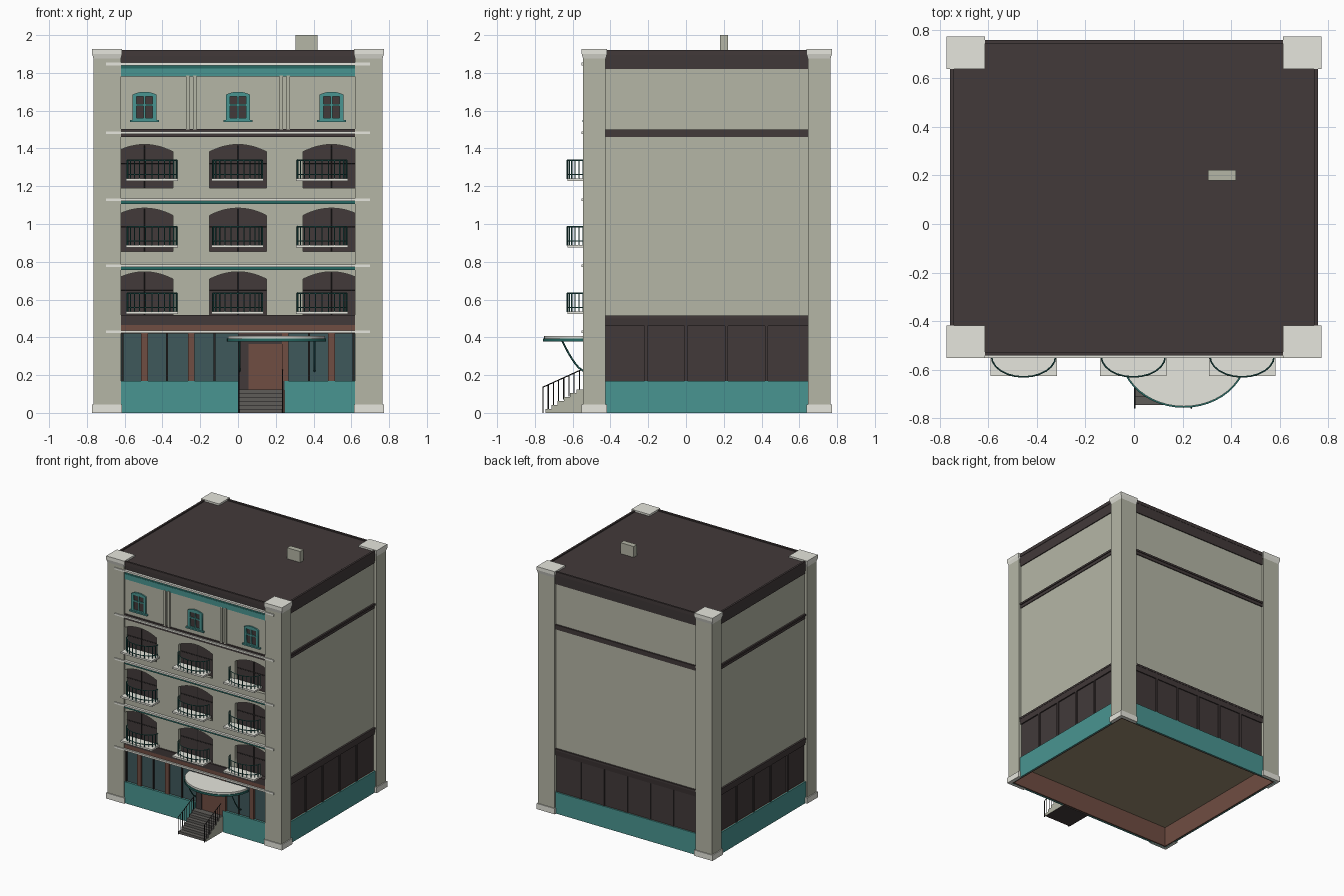
import bpy, bmesh, math
from mathutils import Vector

if "Cube" in bpy.data.objects:
    bpy.data.objects.remove(bpy.data.objects["Cube"])


def lin(c):
    c /= 255
    return c / 12.92 if c < 0.04045 else ((c + 0.055) / 1.055) ** 2.4


def material(name, r, g, b):
    m = bpy.data.materials.new(name)
    m.diffuse_color = (lin(r), lin(g), lin(b), 1)
    m.use_nodes = True
    m.node_tree.nodes["Principled BSDF"].inputs["Base Color"].default_value = m.diffuse_color
    return m


WALL = material("wall_grey", 181, 182, 166)
STONE = material("pale_stone", 230, 230, 221)
DARK = material("dark_slate", 66, 58, 58)
TEAL = material("teal", 73, 149, 145)
RAIL = material("deep_teal", 38, 104, 98)
GLASS = material("shop_glass", 62, 88, 91)
BROWN = material("red_brown", 112, 77, 66)
FLOOR = material("olive_floor", 155, 140, 113)
BLACK = material("black_iron", 40, 38, 38)
STEP = material("step_grey", 95, 92, 89)


def add(name, mesh, mat):
    ob = bpy.data.objects.new(name, mesh)
    bpy.context.collection.objects.link(ob)
    mesh.materials.append(mat)
    return ob


def box(name, x0, x1, y0, y1, z0, z1, mat, flare=0):
    """Box; flare widens its top."""
    bm = bmesh.new()
    bmesh.ops.create_cube(bm, size=1)
    for v in bm.verts:
        top = v.co.z > 0
        f = flare if top else 0
        v.co = Vector((x1 + f if v.co.x > 0 else x0 - f,
                       y1 + f if v.co.y > 0 else y0 - f, z1 if top else z0))
    me = bpy.data.meshes.new(name)
    bm.to_mesh(me)
    bm.free()
    return add(name, me, mat)


def from_curve(name, cu, mat, rot=(0, 0, 0), loc=(0, 0, 0)):
    tmp = bpy.data.objects.new(name + "_curve", cu)
    bpy.context.collection.objects.link(tmp)
    dg = bpy.context.evaluated_depsgraph_get()
    me = bpy.data.meshes.new_from_object(tmp.evaluated_get(dg))
    bpy.data.objects.remove(tmp)
    me.materials.clear()
    ob = add(name, me, mat)
    ob.rotation_euler, ob.location = rot, loc
    return ob


def splines(cu, paths, cyclic):
    for p in paths:
        s = cu.splines.new('POLY')
        s.points.add(len(p) - 1)
        for pt, c in zip(s.points, p):
            pt.co = (*c, 1) if len(c) == 3 else (*c, 0, 1)
        s.use_cyclic_u = cyclic


def panel(name, loops, a, b, mat, upright=True):
    """Filled outline with holes, from depth a to b (along y, or z if flat)."""
    cu = bpy.data.curves.new(name, 'CURVE')
    cu.dimensions, cu.fill_mode, cu.extrude = '2D', 'BOTH', abs(b - a) / 2
    splines(cu, loops, True)
    m = (a + b) / 2
    return from_curve(name, cu, mat, (math.pi / 2 if upright else 0, 0, 0),
                      (0, m, 0) if upright else (0, 0, m))


def tubes(name, paths, r, mat):
    cu = bpy.data.curves.new(name, 'CURVE')
    cu.dimensions, cu.bevel_depth, cu.bevel_resolution = '3D', r, 0
    cu.use_fill_caps = True
    splines(cu, paths, False)
    return from_curve(name, cu, mat)


def rect(x0, x1, z0, z1):
    return [(x0, z0), (x1, z0), (x1, z1), (x0, z1)]


def arch(x0, x1, z0, zs, z1):
    c, h = (x0 + x1) / 2, (x1 - x0) / 2
    top = [(c + h * u / 6, zs + (z1 - zs) * (1 - (u / 6) ** 2)) for u in range(6, -7, -1)]
    return [(x0, z0), (x1, z0)] + top


# corner pillars: hollow foot, shaft, flared base and capital
for sx in (-1, 1):
    for y0, y1, out in ((-0.545, -0.425, -1), (0.645, 0.765, 1)):
        def post(name, g, z0, z1, mat, flare=0, hollow=False):
            xa, xb, ya, yb = 0.62 - g, 0.765 + g, y0 - g, y1 + g
            xr = lambda p, q: (min(sx * p, sx * q), max(sx * p, sx * q))
            if not hollow:
                box(name, *xr(xa, xb), ya, yb, z0, z1, mat, flare)
            else:
                box(name + "_side", *xr(0.745, xb), ya, yb, z0, z1, mat)
                yy = (ya, -0.526) if out < 0 else (0.746, yb)
                box(name + "_face", *xr(xa, xb), *yy, z0, z1, mat)
        post("pillar_foot", 0, 0.04, 0.175, WALL, hollow=True)
        post("pillar_base", 0.007, 0, 0.045, STONE, hollow=True)
        post("pillar_shaft", 0, 0.175, 1.88, WALL)
        post("pillar_capital", 0, 1.875, 1.9, STONE, 0.007)
        post("pillar_cap", 0.007, 1.9, 1.927, STONE)

# hollow plinth: teal outside, brown lining, olive floor
for s in (-1, 1):
    x = sorted((s * 0.745, s * 0.755))
    box("plinth_side", *x, -0.53, 0.755, 0, 0.17, TEAL)
    x = sorted((s * 0.735, s * 0.7455))
    box("plinth_lining_side", *x, -0.52, 0.746, 0.001, 0.17, BROWN)
box("plinth_back", -0.75, 0.75, 0.745, 0.755, 0, 0.17, TEAL)
box("plinth_front_left", -0.745, 0.0, -0.54, -0.525, 0, 0.17, TEAL)
box("plinth_front_right", 0.245, 0.745, -0.54, -0.525, 0, 0.17, TEAL)
box("plinth_lining_back", -0.74, 0.74, 0.735, 0.7455, 0.001, 0.17, BROWN)
box("plinth_lining_front", -0.745, 0.745, -0.526, -0.515, 0.001, 0.17, BROWN)
box("ground_slab", -0.74, 0.74, -0.52, 0.74, 0.16, 0.169, FLOOR)

# body, ground storey and dark bands
box("ground_storey", -0.738, 0.738, -0.48, 0.742, 0.168, 0.48, DARK)
box("upper_body", -0.742, 0.742, -0.49, 0.745, 0.47, 1.9, WALL)
box("ground_cornice", -0.748, 0.748, -0.485, 0.75, 0.46, 0.5, DARK, 0.006)
box("ground_cornice_lip", -0.756, 0.756, -0.485, 0.758, 0.5, 0.515, DARK)
box("middle_band", -0.748, 0.748, -0.485, 0.752, 1.46, 1.485, DARK)
box("middle_band_lip", -0.755, 0.755, -0.485, 0.757, 1.485, 1.5, DARK)
box("roof_cornice", -0.749, 0.749, -0.53, 0.752, 1.82, 1.895, DARK, 0.005)
box("roof", -0.75, 0.75, -0.535, 0.752, 1.89, 1.913, DARK)
for s in (-1, 1):
    x = sorted((s * 0.742, s * 0.757))
    box("roof_rim_side", *x, -0.54, 0.759, 1.895, 1.922, DARK)
box("roof_rim_front", -0.757, 0.757, -0.542, -0.527, 1.895, 1.922, DARK)
box("roof_rim_back", -0.757, 0.757, 0.744, 0.759, 1.895, 1.922, DARK)

# ribs between the ground floor panels on sides and back
for i in range(1, 5):
    y = -0.425 + i * 0.213
    for s in (-1, 1):
        x = sorted((s * 0.735, s * 0.748))
        box("side_rib", *x, y - 0.008, y + 0.008, 0.17, 0.465, DARK)
for i in range(1, 6):
    x = -0.61 + i * 0.203
    box("back_rib", x - 0.008, x + 0.008, 0.74, 0.75, 0.17, 0.465, DARK)

# chimney
box("chimney", 0.305, 0.42, 0.18, 0.222, 1.91, 2.0, WALL)

# front wall with arched openings and dark panes behind
centres = (-0.495, 0, 0.495)
holes, bars = [], []
for k in range(3):
    z = 0.517 + k * 0.337
    for c in centres:
        holes.append(arch(c - 0.15, c + 0.15, z, z + 0.192, z + 0.23))
        bars.append([(c, -0.505, z), (c, -0.505, z + 0.225)])
        bars.append([(c - 0.15, -0.505, z + 0.13), (c + 0.15, -0.505, z + 0.13)])
panel("front_wall", [rect(-0.7, 0.7, 0.48, 1.83)] + holes, -0.532, -0.505, WALL)
box("window_panes", -0.7, 0.7, -0.503, -0.488, 0.48, 1.45, DARK)
tubes("window_bars", bars, 0.003, BLACK)

# attic windows, sills and twin pilasters
for c in centres:
    panes = [rect(c + a, c + b, z0, z1) for a, b in ((-0.043, -0.004), (0.004, 0.043))
             for z0, z1 in ((1.56, 1.625), (1.634, 1.675))]
    panel("attic_frame", [arch(c - 0.063, c + 0.063, 1.545, 1.685, 1.7)] + panes,
          -0.543, -0.531, TEAL)
    box("attic_pane", c - 0.05, c + 0.05, -0.535, -0.53, 1.555, 1.685, DARK)
    box("attic_sill", c - 0.078, c + 0.078, -0.548, -0.53, 1.539, 1.55, TEAL)
for c in (-0.248, 0.248):
    for d in (-0.018, 0.018):
        box("attic_pilaster", c + d - 0.009, c + d + 0.009, -0.541, -0.53, 1.5, 1.785, WALL)

# front bands and string courses
box("front_brown_band", -0.7, 0.7, -0.538, -0.49, 0.42, 0.467, BROWN)
box("front_dark_band", -0.7, 0.7, -0.54, -0.49, 0.465, 0.505, DARK)
box("front_dark_lip", -0.7, 0.7, -0.544, -0.49, 0.505, 0.518, DARK)
box("front_middle_band", -0.7, 0.7, -0.54, -0.5, 1.46, 1.503, DARK)
box("front_teal_band", -0.7, 0.7, -0.54, -0.5, 1.78, 1.822, TEAL)
for z in (0.43, 0.78, 1.13, 1.485, 1.848):
    box("string_course", -0.7, 0.7, -0.552, -0.52, z - 0.008, z + 0.006, STONE)
    if z in (0.78, 1.13, 1.848):
        box("string_course_trim", -0.65, 0.65, -0.541, -0.52, z - 0.024, z - 0.008, RAIL)

# shop front and door
box("shop_glass_left", -0.7, 0.01, -0.522, -0.475, 0.169, 0.425, GLASS)
box("shop_glass_right", 0.24, 0.7, -0.522, -0.475, 0.169, 0.425, GLASS)
for c in (-0.495, -0.248, 0.25, 0.495):
    box("shop_pilaster", c - 0.018, c + 0.018, -0.538, -0.5, 0.17, 0.425, BROWN)
for x in (-0.375, -0.125, 0.375, -0.612, 0.612):
    box("shop_mullion", x - 0.005, x + 0.005, -0.53, -0.5, 0.17, 0.425, BLACK)
box("door", 0.0, 0.245, -0.53, -0.524, 0.1, 0.37, BROWN)
box("door_head", 0.0, 0.245, -0.534, -0.475, 0.365, 0.425, DARK)
box("door_frame_left", 0.005, 0.055, -0.535, -0.525, 0.12, 0.37, DARK)
box("door_frame_right", 0.232, 0.245, -0.535, -0.525, 0.12, 0.37, DARK)

# steps: pale flanks, grey treads and risers, dark underside
for i in range(6):
    st = box("step", 0.0, 0.24, -0.745 + i * 0.033, -0.53, i * 0.0208, (i + 1) * 0.0208, WALL)
    st.data.materials.append(STEP)
    st.data.materials.append(DARK)
    for p in st.data.polygons:
        p.material_index = 0 if abs(p.normal.x) > 0.5 else 2 if p.normal.z < -0.5 else 1
for x in (0.004, 0.236):
    path = [[(x, -0.76, 0.135), (x, -0.555, 0.228)]]
    for i in range(8):
        y = -0.757 + i * 0.0275
        path.append([(x, y, 0 if i == 0 else i * 0.0175), (x, y, 0.137 + i * 0.0125)])
    tubes("step_railing", path, 0.003, BLACK)

# entrance canopy with curved brackets
def bow(rx, ry, n=24):
    return [(0.205 + rx * math.cos(math.pi * i / n), -0.535 - ry * math.sin(math.pi * i / n))
            for i in range(n + 1)]
panel("canopy_rim", [bow(0.262, 0.222)], 0.378, 0.393, RAIL, False)
panel("canopy_top", [bow(0.256, 0.216)], 0.393, 0.408, STONE, False)
tubes("canopy_brackets", [[(x, -0.54 - 0.115 * (i / 6) ** 0.8, 0.22 + 0.16 * (i / 6) ** 1.2)
                           for i in range(7)] for x in (0.008, 0.405)], 0.005, RAIL)

# balconies with bowed railings
for k in range(3):
    z = 0.528 + k * 0.352
    for c in (-0.455, -0.003, 0.445):
        box("balcony_slab", c - 0.137, c + 0.137, -0.627, -0.525, z - 0.004, z + 0.01, STONE)
        arc = [(c + 0.132 * math.cos(math.pi * i / 12), -0.545 - 0.085 * math.sin(math.pi * i / 12))
               for i in range(13)]
        path = [[(x, y, z + h) for x, y in arc] for h in (0.03, 0.105)]
        path += [[(x, y, z + 0.006), (x, y, z + 0.105)] for x, y in arc[::1]]
        tubes("balcony_railing", path, 0.0033, RAIL)
